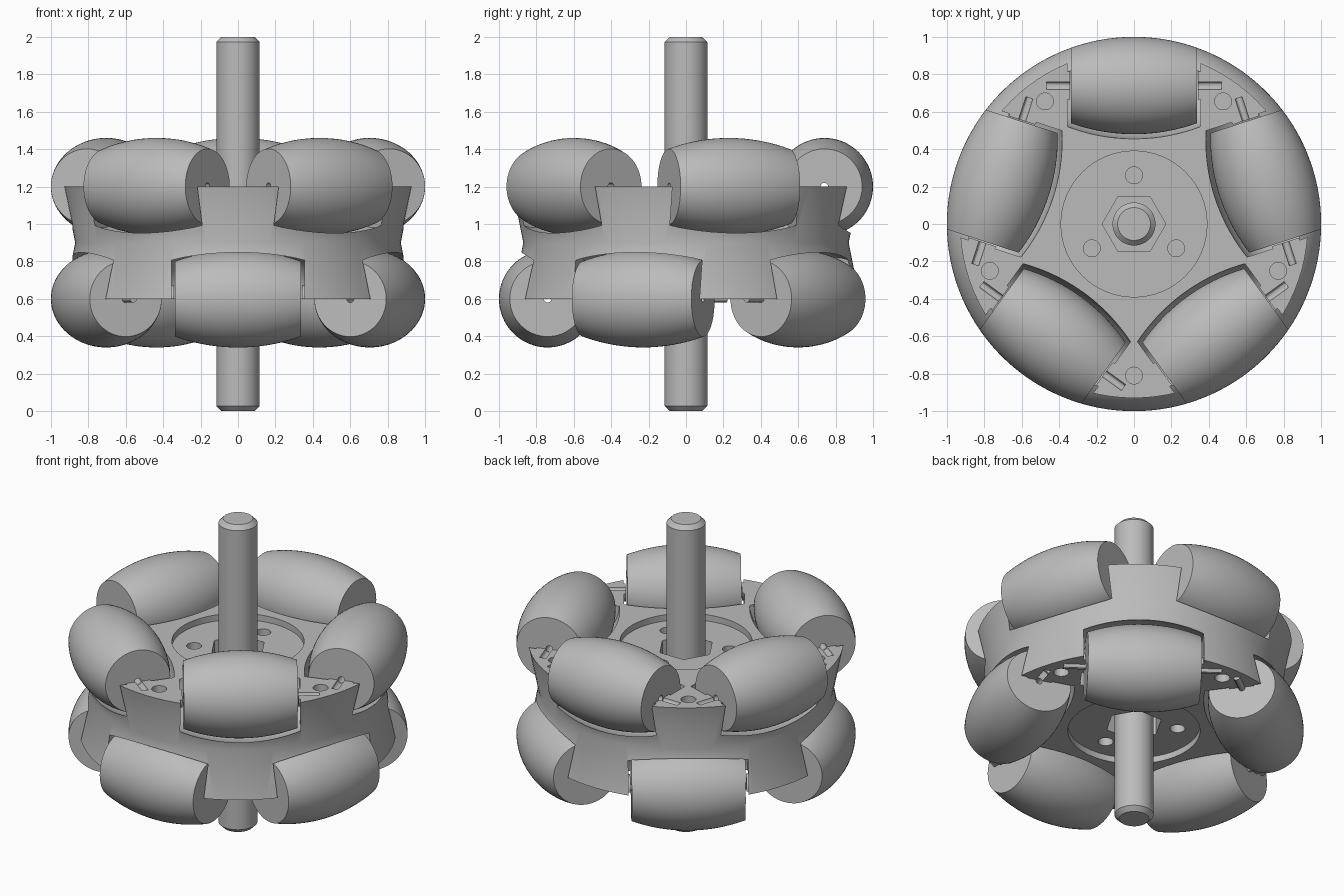
import bpy, bmesh
from math import pi, sqrt, radians
from mathutils import Matrix, Vector

if "Cube" in bpy.data.objects:
    bpy.data.objects.remove(bpy.data.objects["Cube"])

grey = bpy.data.materials.new("machined_grey")
grey.use_nodes = True
colour = (0.5, 0.5, 0.5, 1)
grey.diffuse_color = colour
grey.node_tree.nodes["Principled BSDF"].inputs["Base Color"].default_value = colour

MID = 0.9          # plane between the two roller rows
ROW = 0.3          # height of a roller row above that plane
RING = 0.74        # distance of roller centres from the axle
ALONG_X = Matrix.Rotation(pi / 2, 4, 'Y')


def lathe(name, profile, steps=64, matrix=Matrix(), closed=False):
    """Revolve (radius, height) points about z, then place the result."""
    bm = bmesh.new()
    vs = [bm.verts.new((r, 0, h)) for r, h in profile]
    pairs = list(zip(vs, vs[1:]))
    if closed:
        pairs.append((vs[-1], vs[0]))
    edges = [bm.edges.new(p) for p in pairs]
    bmesh.ops.spin(bm, geom=vs + edges, cent=(0, 0, 0), axis=(0, 0, 1),
                   angle=2 * pi, steps=steps)
    bmesh.ops.remove_doubles(bm, verts=bm.verts, dist=1e-5)
    bmesh.ops.recalc_face_normals(bm, faces=bm.faces)
    mesh = bpy.data.meshes.new(name)
    bm.to_mesh(mesh)
    bm.free()
    mesh.transform(matrix)
    mesh.materials.append(grey)
    ob = bpy.data.objects.new(name, mesh)
    bpy.context.collection.objects.link(ob)
    return ob


def rod(radius, low, high, steps=24, matrix=Matrix()):
    return lathe("cutter", [(0, low), (radius, low), (radius, high), (0, high)],
                 steps, matrix)


def cut(body, cutter):
    mod = body.modifiers.new("cut", 'BOOLEAN')
    mod.operation = 'DIFFERENCE'
    mod.solver = 'EXACT'
    mod.object = cutter
    bpy.context.view_layer.objects.active = body
    bpy.ops.object.modifier_apply(modifier=mod.name)
    bpy.data.objects.remove(cutter)


def barrel(half, extra=0.0, steps=20):
    """Arc that follows the wheel rim, as (radius, height) points."""
    xs = [half * (2 * i / steps - 1) for i in range(steps + 1)]
    return [(sqrt(1 - x * x) - RING + extra, x) for x in xs]


# Two rows: the lower one is the upper one turned over
rows = {"upper": Matrix.Translation((0, 0, MID)),
        "lower": Matrix.Translation((0, 0, MID)) @ Matrix.Rotation(pi, 4, 'X')}

# Hub with waisted rim
hub = lathe("hub", [(0, MID - ROW), (0.93, MID - ROW), (0.87, MID),
                    (0.93, MID + ROW), (0, MID + ROW)], 96)

# Roller pocket: the end dimples leave a small boss beside each roller
pocket = ([(0, -0.342), (0.075, -0.342), (0.075, -0.355)] + barrel(0.355, 0.025)
          + [(0.075, 0.355), (0.075, 0.342), (0, 0.342)])
roller_profile = [(0.02, -0.336)] + barrel(0.336) + [(0.02, 0.336)]

parts = [hub]
for row, base in rows.items():
    for k in range(5):
        turn = base @ Matrix.Rotation(radians(72 * k), 4, 'Z')
        seat = turn @ Matrix.Translation((0, RING, ROW)) @ ALONG_X
        cut(hub, lathe("cutter", pocket, 48, seat))
        # Groove for the roller pin
        cut(hub, rod(0.02, -0.468, 0.468, 12, seat))
        # Screw hole in each arm
        arm = turn @ Matrix.Translation((0, -0.81, 0))
        cut(hub, rod(0.045, 0.12, 0.4, 24, arm))
        parts.append(lathe(f"{row}_roller_{k + 1}", roller_profile, 64, seat, True))
    # Round recess, three screw holes and hexagonal socket
    cut(hub, rod(0.39, ROW - 0.04, 0.4, 64, base))
    for k in range(3):
        spot = base @ Matrix.Rotation(radians(120 * k), 4, 'Z') @ Matrix.Translation((0, 0.26, 0))
        cut(hub, rod(0.045, 0.12, 0.4, 24, spot))
    cut(hub, rod(0.17, 0.12, 0.4, 6, base))

# Chamfered axle
parts.append(lathe("axle", [(0, 0), (0.088, 0), (0.115, 0.027),
                            (0.115, 1.973), (0.088, 2), (0, 2)], 48))

# Smooth curved faces, keep edges sharp
bpy.ops.object.select_all(action='DESELECT')
for ob in parts:
    ob.select_set(True)
bpy.context.view_layer.objects.active = hub
bpy.ops.object.shade_smooth_by_angle(angle=radians(30))
